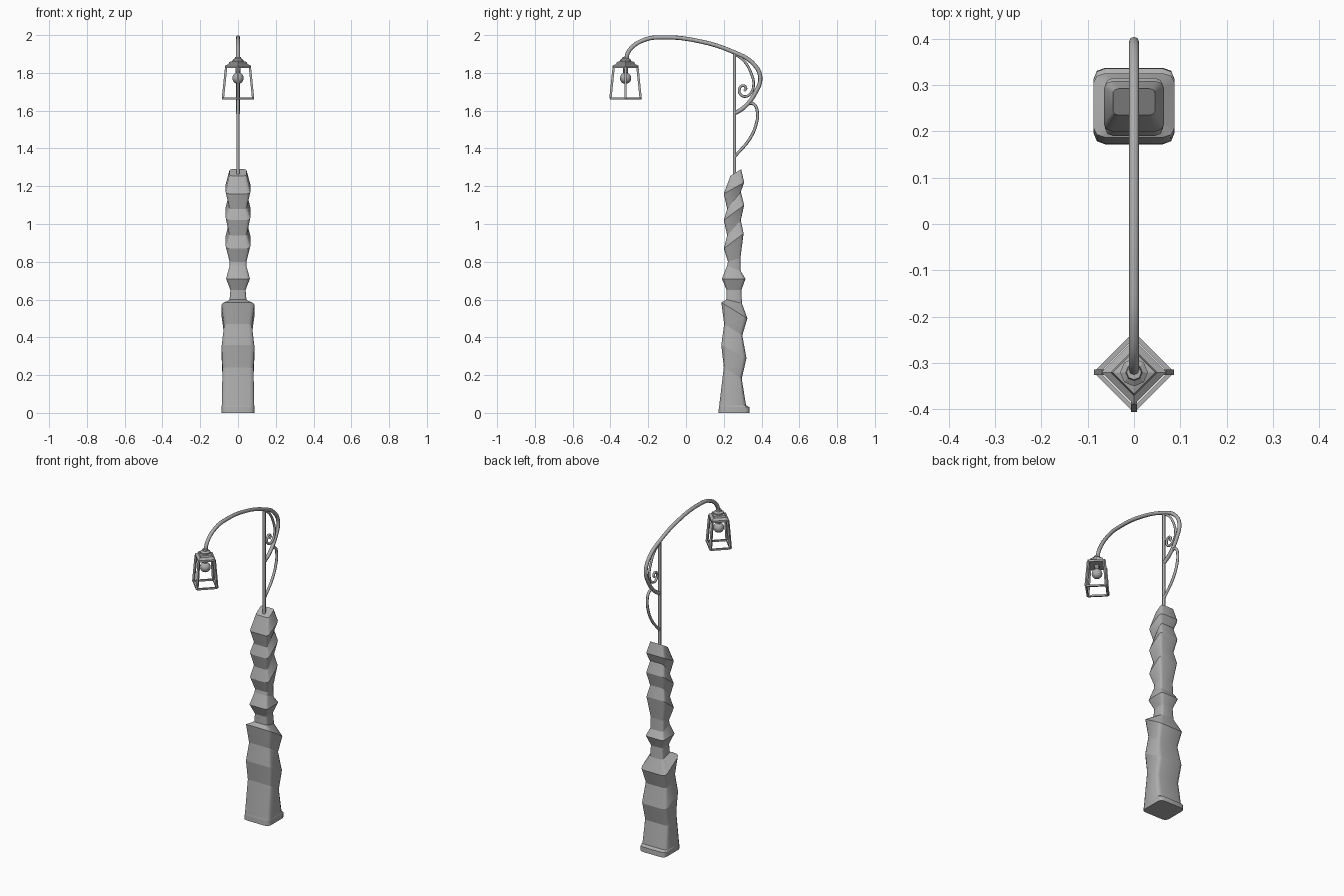
import bpy, bmesh, math
from mathutils import Vector

cube = bpy.data.objects.get("Cube")
if cube:
    bpy.data.objects.remove(cube, do_unlink=True)

POLE_Y, LAMP_Y = 0.257, -0.32

grey = bpy.data.materials.new("plain grey")
grey.use_nodes = True
COLOUR = (0.42, 0.42, 0.42, 1)
grey.diffuse_color = COLOUR
grey.node_tree.nodes["Principled BSDF"].inputs["Base Color"].default_value = COLOUR


def add_mesh(name, bm, smooth):
    bmesh.ops.recalc_face_normals(bm, faces=bm.faces)
    for f in bm.faces:
        f.smooth = smooth
    me = bpy.data.meshes.new(name)
    bm.to_mesh(me)
    bm.free()
    me.materials.append(grey)
    ob = bpy.data.objects.new(name, me)
    bpy.context.collection.objects.link(ob)
    return ob


def loft(name, rings, smooth=False):
    """Skin closed rings of points, keeping the ring edges sharp."""
    bm = bmesh.new()
    loops = [[bm.verts.new(p) for p in ring] for ring in rings]
    n = len(loops[0])
    for a, b in zip(loops, loops[1:]):
        for i in range(n):
            j = (i + 1) % n
            bm.faces.new((a[i], a[j], b[j], b[i]))
    caps = [bm.faces.new(loops[0]), bm.faces.new(loops[-1])]
    for loop in loops:
        for i in range(n):
            bm.edges.get((loop[i], loop[(i + 1) % n])).smooth = False
    ob = add_mesh(name, bm, smooth)
    return ob


def tube(name, points, radius, spline="NURBS", sides=2):
    """Round bar through (y, z) points in the middle plane."""
    cu = bpy.data.curves.new(name, "CURVE")
    cu.dimensions = "3D"
    cu.bevel_depth, cu.bevel_resolution = radius, sides
    cu.use_fill_caps = True
    cu.resolution_u = 4
    sp = cu.splines.new("BEZIER")
    sp.bezier_points.add(len(points) - 1)
    for bp, (y, z) in zip(sp.bezier_points, points):
        bp.co = (0, y, z)
        bp.handle_left_type = bp.handle_right_type = "AUTO"
    cu.materials.append(grey)
    ob = bpy.data.objects.new(name, cu)
    bpy.context.collection.objects.link(ob)
    return ob


def polygon(sides, radius, z):
    return [(radius * math.cos(math.tau * i / sides),
             LAMP_Y + radius * math.sin(math.tau * i / sides), z) for i in range(sides)]


def bar(name, a, b, radius):
    """Square bar between two points."""
    a, b = Vector(a), Vector(b)
    d = (b - a).normalized()
    u = d.cross(Vector((0, 0, 1)))
    u = u.normalized() if u.length > 0.01 else Vector((1, 0, 0))
    v = d.cross(u)
    offs = [u + v, v - u, -u - v, u - v]
    return loft(name, [[p + o * radius for o in offs] for p in (a, b)])


# Carved pillar: front z, back z, front y, back y, half width
pillar = [
    (0, 0, .172, .337, .087), (.03, .03, .174, .335, .087),
    (.04, .04, .176, .318, .086), (.24, .18, .2, .295, .082),
    (.36, .29, .187, .32, .087), (.47, .41, .202, .298, .074),
    (.585, .5, .187, .325, .087), (.6, .58, .215, .296, .045),
    (.65, .65, .215, .293, .04), (.71, .71, .19, .315, .063),
    (.78, .75, .218, .29, .045), (.8, .82, .222, .288, .045),
    (.87, .95, .2, .305, .065), (.94, 1.02, .218, .29, .048),
    (1.02, 1.1, .2, .308, .065), (1.08, 1.17, .218, .29, .048),
    (1.16, 1.22, .2, .308, .065), (1.255, 1.29, .235, .292, .045)]
# Rounded-square outline for one corner, turned to the other three
quarter = [(1, .72), (.92, .92), (.72, 1)]
outline = []
for k in range(4):
    for px, py in quarter:
        for _ in range(k):
            px, py = -py, px
        outline.append((px, py))
rings = []
for zf, zb, yf, yb, w in pillar:
    rings.append([(px * w, (yf + yb) / 2 + py * (yb - yf) / 2,
                   (zf + zb) / 2 + py * (zb - zf) / 2) for px, py in outline])
loft("carved_pillar", rings, smooth=True)

# Pole and bent ironwork
tube("pole", [(POLE_Y, 1.24), (POLE_Y, 1.91)], .009)
tube("curved_arm", [(LAMP_Y, 1.86), (-.30, 1.92), (-.22, 1.975), (-.13, 1.988),
                    (.07, 1.968), (.257, 1.908), (.35, 1.855), (.393, 1.78),
                    (.365, 1.69), (.31, 1.62), (.262, 1.587)], .011)
tube("scroll", [(.26, 1.9), (.31, 1.86), (.348, 1.79), (.358, 1.74), (.345, 1.695),
                (.315, 1.675), (.287, 1.688), (.283, 1.715), (.302, 1.733),
                (.318, 1.718), (.308, 1.705)], .007)
tube("lower_brace", [(.26, 1.36), (.337, 1.45), (.372, 1.53), (.378, 1.59),
                     (.362, 1.632), (.337, 1.638), (.3, 1.61)], .008)

# Lantern roof and collar
loft("lantern_roof", [polygon(4, r, z) for r, z in
                      [(.068, 1.825), (.07, 1.837), (.05, 1.847), (.046, 1.858), (.03, 1.862)]])
loft("lantern_collar", [polygon(8, r, z) for r, z in
                        [(.03, 1.855), (.03, 1.868), (.018, 1.876), (.016, 1.885)]])

# Lantern frame
low, high = polygon(4, .08, 1.664), polygon(4, .063, 1.83)
for i in range(4):
    j = (i + 1) % 4
    bar("lantern_post", low[i], high[i], .006)
    bar("lantern_bottom_rail", low[i], low[j], .005)
    bar("lantern_top_rail", high[i], high[j], .005)

# Bulb and socket
loft("bulb_socket", [polygon(8, r, z) for r, z in [(.012, 1.79), (.014, 1.83)]])
bm = bmesh.new()
bmesh.ops.create_uvsphere(bm, u_segments=16, v_segments=10, radius=.03)
bmesh.ops.translate(bm, verts=bm.verts, vec=(0, LAMP_Y, 1.772))
add_mesh("bulb", bm, True)
